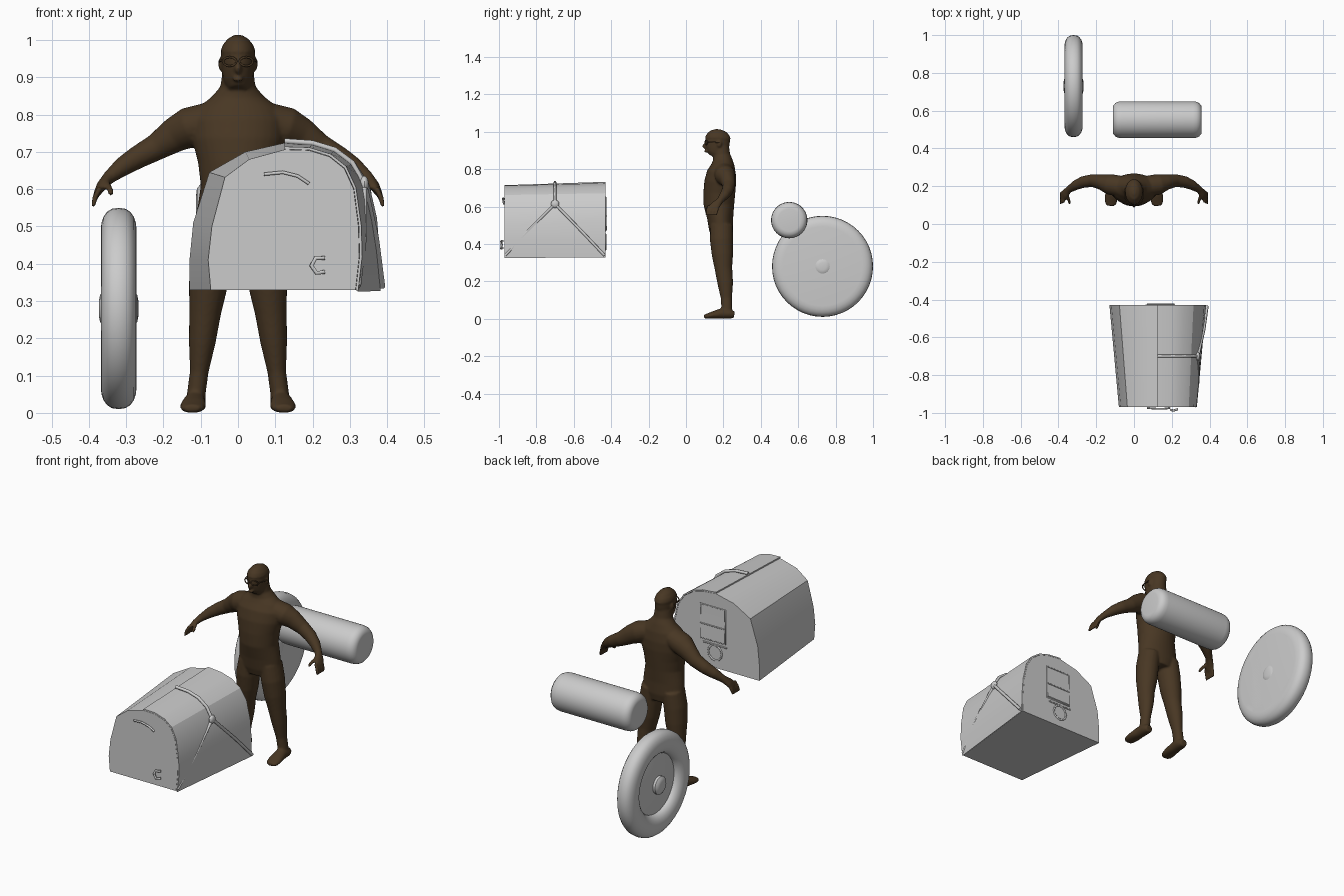
import bpy, bmesh, math
from mathutils import Vector

cube = bpy.data.objects.get("Cube")
if cube:
    bpy.data.objects.remove(cube, do_unlink=True)


def material(name, colour):
    mat = bpy.data.materials.new(name)
    mat.use_nodes = True
    mat.diffuse_color = colour
    mat.node_tree.nodes["Principled BSDF"].inputs["Base Color"].default_value = colour
    return mat


BROWN = material("dark brown", (0.065, 0.038, 0.017, 1))
GREY = material("light grey", (0.6, 0.6, 0.6, 1))


def finish(bm, name, mat, angle=35):
    bmesh.ops.recalc_face_normals(bm, faces=bm.faces)
    mesh = bpy.data.meshes.new(name)
    bm.to_mesh(mesh)
    bm.free()
    mesh.materials.append(mat)
    obj = bpy.data.objects.new(name, mesh)
    bpy.context.collection.objects.link(obj)
    bpy.ops.object.select_all(action='DESELECT')
    obj.select_set(True)
    bpy.context.view_layer.objects.active = obj
    bpy.ops.object.shade_smooth_by_angle(angle=math.radians(angle))
    return obj


def loft(bm, rings):
    """Skin closed rings of points and cap both ends."""
    loops = [[bm.verts.new(p) for p in ring] for ring in rings]
    n = len(loops[0])
    for low, high in zip(loops, loops[1:]):
        for i in range(n):
            j = (i + 1) % n
            bm.faces.new((low[i], low[j], high[j], high[i]))
    bm.faces.new(loops[0][::-1])
    bm.faces.new(loops[-1])


def limb(bm, sections, side=1, ref=(0, 1, 0), n=20):
    """Loft ellipses (x, y, z, width, depth) across the path they follow."""
    centres = [Vector((s[0] * side, s[1], s[2])) for s in sections]
    rings = []
    for i, (c, s) in enumerate(zip(centres, sections)):
        t = (centres[min(i + 1, len(centres) - 1)] - centres[max(i - 1, 0)]).normalized()
        u = Vector(ref).cross(t).normalized()
        v = t.cross(u)
        turns = [math.tau * k / n for k in range(n)]
        rings.append([c + u * s[3] * math.cos(a) + v * s[4] * math.sin(a) for a in turns])
    loft(bm, rings)


def ball(bm, centre, size):
    verts = bmesh.ops.create_uvsphere(bm, u_segments=16, v_segments=10, radius=1)["verts"]
    for v in verts:
        v.co = Vector(centre) + Vector([a * b for a, b in zip(v.co, size)])


def cord(name, paths, radius, mat, closed=False):
    """Round cord along one or more straight-segment paths."""
    curve = bpy.data.curves.new(name, 'CURVE')
    curve.dimensions = '3D'
    curve.bevel_depth = radius
    curve.bevel_resolution = 1
    curve.use_fill_caps = True
    for path in paths:
        spline = curve.splines.new('POLY')
        spline.points.add(len(path) - 1)
        for point, co in zip(spline.points, path):
            point.co = (*co, 1)
        spline.use_cyclic_u = closed
    curve.materials.append(mat)
    obj = bpy.data.objects.new(name, curve)
    bpy.context.collection.objects.link(obj)
    return obj


def lathe(name, profile, centre, mat, steps=48):
    """Spin (offset, radius) points around an axis along x."""
    bm = bmesh.new()
    turns = [math.tau * k / steps for k in range(steps)]
    loft(bm, [[Vector(centre) + Vector((dx, r * math.cos(a), r * math.sin(a))) for a in turns]
              for dx, r in profile])
    return finish(bm, name, mat)


# Standing figure: torso, head and limbs fused into one skin
body = bmesh.new()
limb(body, [(0, .19, .44, .085, .055), (0, .188, .48, .115, .065), (0, .183, .54, .11, .07),
            (0, .176, .61, .1, .082), (0, .178, .67, .107, .085), (0, .183, .73, .122, .085),
            (0, .19, .78, .125, .078), (0, .197, .82, .105, .063), (0, .195, .85, .068, .052),
            (0, .19, .875, .047, .046), (0, .185, .92, .041, .045)], n=32)
limb(body, [(0, .15, .866, .024, .03), (0, .158, .885, .037, .05), (0, .166, .91, .042, .062),
            (0, .168, .94, .045, .066), (0, .17, .962, .045, .066), (0, .17, .966, .048, .069),
            (0, .171, .985, .042, .06), (0, .172, 1.003, .028, .042), (0, .173, 1.013, .01, .015)], n=32)
ball(body, (0, .101, .923), (.009, .014, .015))
ball(body, (0, .107, .895), (.016, .01, .007))
for side in (1, -1):
    ball(body, (.047 * side, .178, .935), (.006, .012, .018))
    # Arm, palm and fingers
    limb(body, [(.07, .2, .785, .05, .055), (.13, .21, .765, .055, .055), (.17, .222, .745, .047, .042),
                (.22, .23, .712, .036, .034), (.27, .222, .685, .031, .031), (.31, .205, .66, .026, .026),
                (.345, .182, .632, .018, .018), (.365, .16, .61, .014, .026), (.378, .142, .588, .009, .028)],
         side)
    for k in range(4):
        y = .117 + k * .017
        limb(body, [(.37, y + .004, .605, .008, .008), (.383, y - .002, .578, .008, .008),
                    (.389, y - .008, .552, .006, .006)], side, n=8)
    limb(body, [(.352, .15, .615, .009, .009), (.343, .12, .598, .009, .009),
                (.34, .108, .585, .007, .007)], side, n=8)
    # Leg and foot
    limb(body, [(.06, .19, .5, .053, .06), (.072, .19, .42, .056, .062), (.08, .195, .34, .052, .057),
                (.088, .2, .27, .043, .047), (.096, .21, .19, .036, .042), (.104, .216, .11, .025, .03),
                (.112, .218, .05, .025, .029), (.114, .218, .02, .027, .03)], side)
    limb(body, [(.114, .258, .02, .02, .018), (.115, .235, .026, .028, .025), (.117, .19, .028, .03, .028),
                (.12, .145, .02, .035, .02), (.123, .11, .013, .032, .013), (.124, .096, .012, .02, .01)],
         side, ref=(0, 0, 1))
figure = finish(body, "figure_body", BROWN, 180)
fuse = figure.modifiers.new("fuse", 'REMESH')
fuse.mode = 'VOXEL'
fuse.voxel_size = .0055
fuse.use_smooth_shade = True
soften = figure.modifiers.new("soften", 'SMOOTH')
soften.factor = .5
soften.iterations = 4

# Goggles with side arms
frames = [[(side * .022 + .018 * math.cos(a), .1 + .35 * abs(side * .022 + .018 * math.cos(a)),
            .942 + .012 * math.sin(a)) for a in [math.tau * k / 12 for k in range(12)]]
          for side in (1, -1)]
cord("goggle_frames", frames, .003, BROWN, closed=True)
cord("goggle_arms", [[(s * .04, .114, .945), (s * .048, .14, .945), (s * .05, .178, .942)]
                     for s in (1, -1)], .003, BROWN)

# Tyre, dished wheel disc and hub
wheel = (-.32, .73, .28)
tyre = [(.048 * math.copysign(abs(math.cos(a)) ** .8, math.cos(a)), .212 + .058 * math.sin(a))
        for a in [math.tau * k / 20 for k in range(21)]]
lathe("tyre", tyre, wheel, GREY)
lathe("wheel_disc", [(-.03, .04), (-.01, .165), (.01, .165), (.03, .04)], wheel, GREY)
hub = [(.053, .02), (.05, .036), (.042, .047), (.02, .047)]
lathe("wheel_hub", [(-dx, r) for dx, r in hub] + hub[::-1], wheel, GREY, 16)

# Bedroll with rounded ends
end = [(.235, .06), (.233, .075), (.222, .088), (.208, .095), (.19, .097)]
lathe("bedroll", [(-dx, r) for dx, r in end] + end[::-1], (.123, .552, .527), GREY)

# Tapered bag with an arched top
FRONT_Y, BACK_Y = -.97, -.43
front = [(-.073, .33), (-.08, .41), (-.07, .5), (-.035, .632), (.03, .68), (.125, .706),
         (.19, .704), (.245, .687), (.285, .655), (.31, .6), (.323, .5), (.325, .42), (.315, .33)]
back = [(-.13, .33), (-.13, .41), (-.12, .51), (-.077, .645), (.02, .7), (.125, .724),
        (.2, .717), (.26, .7), (.31, .665), (.345, .61), (.365, .52), (.373, .42), (.375, .33)]


def arch(f, grow=0):
    """Bag outline at fraction f from front to back, pushed outward by grow."""
    points = []
    for a, b in zip(front, back):
        p = Vector(a).lerp(Vector(b), f)
        p += (p - Vector((.125, .45))).normalized() * grow
        points.append(Vector((p.x, FRONT_Y + (BACK_Y - FRONT_Y) * f, p.y)))
    return points


bag = bmesh.new()
loft(bag, [arch(0), arch(1)])
finish(bag, "bag", GREY, 20)

# Flap lying over the left half
flap = bmesh.new()
loft(flap, [arch(f, .008)[5:] + arch(f, .001)[:4:-1] for f in (0, 1)])
finish(flap, "bag_flap", GREY, 20)

# Strap over the flap, forking to the lower corners
over = arch(.5, .014)[5:10]
fork = over[-1]
cord("bag_strap", [over, [fork, (.338, -.84, .475), (.322, -.965, .34)],
                   [fork, (.37, -.56, .47), (.387, -.435, .338)]], .008, GREY)
buckle = bmesh.new()
ball(buckle, fork, (.012, .022, .022))
finish(buckle, "strap_buckle", GREY)

# Toggle and carrying handle on the front
cord("front_toggle", [[(.232, -.98, .415), (.208, -.988, .415), (.197, -.985, .395),
                       (.21, -.988, .375), (.232, -.98, .378)]], .006, GREY)
cord("front_handle", [[(.07, -.974, .64), (.12, -.978, .645), (.16, -.978, .635), (.19, -.974, .615)]],
     .005, GREY)

# Framed pocket and ring on the back
pocket = bmesh.new()
section = [(BACK_Y, .47), (BACK_Y + .007, .475), (BACK_Y + .004, .56), (BACK_Y + .001, .62), (BACK_Y, .65)]
loft(pocket, [[(x, y, z) for y, z in section] for x in (.07, .215)])
finish(pocket, "back_pocket", GREY)
cord("pocket_frame", [[(.07, BACK_Y, .47), (.215, BACK_Y, .47), (.215, BACK_Y, .65), (.07, BACK_Y, .65)]],
     .004, GREY, closed=True)
cord("pocket_seam", [[(.07, BACK_Y + .005, .55), (.215, BACK_Y + .005, .55)]], .003, GREY)
cord("back_ring", [[(.13 + .04 * math.cos(a), BACK_Y, .41 + .04 * math.sin(a))
                    for a in [math.tau * k / 12 for k in range(12)]]], .005, GREY, closed=True)
cord("ring_tab", [[(.06, BACK_Y, .452), (.2, BACK_Y, .452)]], .004, GREY)
